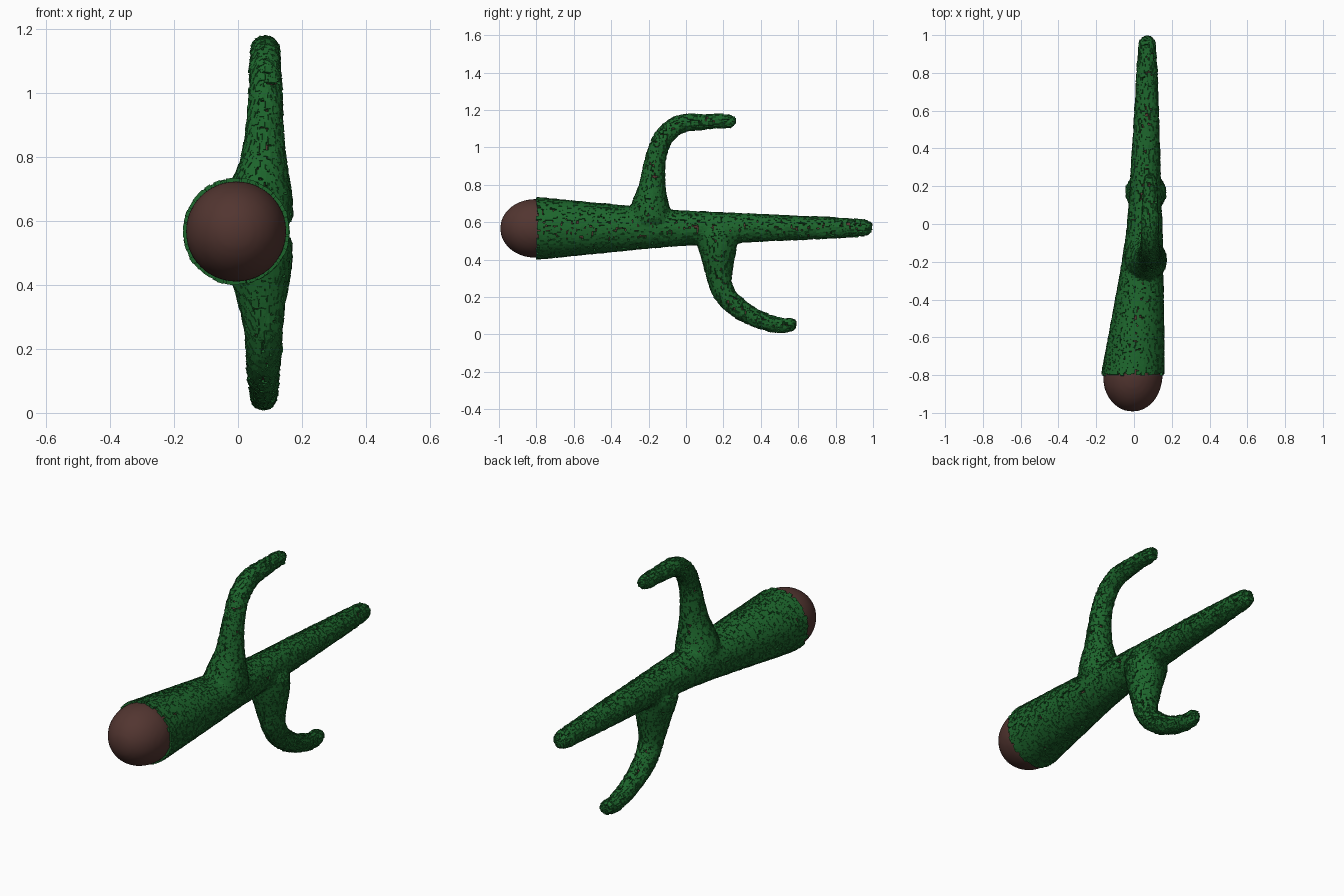
import bpy, bmesh, math, random
from mathutils import Vector

if "Cube" in bpy.data.objects:
    bpy.data.objects.remove(bpy.data.objects["Cube"])

random.seed(4)


def material(name, color):
    m = bpy.data.materials.new(name)
    m.diffuse_color = color
    m.use_nodes = True
    m.node_tree.nodes["Principled BSDF"].inputs["Base Color"].default_value = m.diffuse_color
    return m


bark = material("bark_brown", (0.085, 0.036, 0.03, 1))
green = material("moss_green", (0.012, 0.13, 0.025, 1))


def smooth_path(pts, steps=6):
    """Catmull-Rom through (x, y, z, radius) points."""
    p = [Vector(q) for q in pts]
    p = [2 * p[0] - p[1]] + p + [2 * p[-1] - p[-2]]
    out = []
    for i in range(1, len(p) - 2):
        a, b, c, d = p[i - 1:i + 3]
        for s in range(steps):
            t = s / steps
            out.append(0.5 * (2 * b + (c - a) * t + (2 * a - 5 * b + 4 * c - d) * t * t
                              + (3 * b - a - 3 * c + d) * t ** 3))
    return out + [p[-2]]


def tube(bm, path, sides=32):
    """Closed tube whose rings lie across the path (paths stay near the YZ plane)."""
    rings = []
    for i, q in enumerate(path):
        t = (path[min(i + 1, len(path) - 1)] - path[max(i - 1, 0)]).xyz.normalized()
        u = Vector((1, 0, 0))
        u = (u - t * u.dot(t)).normalized()
        v = t.cross(u)
        rings.append([bm.verts.new(q.xyz + q.w * (u * math.cos(a) + v * math.sin(a)))
                      for a in (2 * math.pi * k / sides for k in range(sides))])
    for r, s in zip(rings, rings[1:]):
        for k in range(sides):
            n = (k + 1) % sides
            bm.faces.new((r[k], r[n], s[n], s[k]))
    bm.faces.new(rings[0][::-1])
    bm.faces.new(rings[-1])


# Trunk with a domed front end, and two bent branches
dome = [Vector((-0.008, -0.81 - 0.184 * math.cos(a), 0.567, 0.157 * math.sin(a)))
        for a in (math.pi / 2 * k / 10 for k in range(1, 10))]
trunk = dome + smooth_path([
    (-0.006, -0.81, 0.567, 0.158), (0.03, -0.4, 0.568, 0.118), (0.045, -0.2, 0.568, 0.098),
    (0.057, 0.0, 0.568, 0.083), (0.062, 0.3, 0.57, 0.068), (0.068, 0.7, 0.57, 0.05),
    (0.07, 0.93, 0.57, 0.037), (0.07, 0.97, 0.57, 0.028), (0.07, 0.987, 0.57, 0.01)])
upper = smooth_path([
    (0.06, -0.19, 0.62, 0.105), (0.07, -0.19, 0.69, 0.09), (0.08, -0.18, 0.80, 0.06),
    (0.085, -0.16, 0.95, 0.044), (0.085, -0.115, 1.06, 0.041), (0.085, -0.03, 1.125, 0.038),
    (0.085, 0.1, 1.137, 0.031), (0.085, 0.23, 1.14, 0.026), (0.085, 0.258, 1.14, 0.012)])
lower = smooth_path([
    (0.06, 0.165, 0.53, 0.1), (0.07, 0.17, 0.45, 0.088), (0.075, 0.175, 0.35, 0.065),
    (0.08, 0.19, 0.25, 0.049), (0.08, 0.25, 0.165, 0.045), (0.08, 0.37, 0.088, 0.037),
    (0.08, 0.5, 0.048, 0.031), (0.08, 0.56, 0.055, 0.026), (0.08, 0.58, 0.06, 0.012)])

bm = bmesh.new()
for path in (trunk, upper, lower):
    tube(bm, path)
bmesh.ops.recalc_face_normals(bm, faces=bm.faces)
mesh = bpy.data.meshes.new("branch_body")
bm.to_mesh(mesh)
bm.free()
mesh.materials.append(bark)
body = bpy.data.objects.new("branch_body", mesh)
bpy.context.collection.objects.link(body)
rem = body.modifiers.new("fuse", 'REMESH')
rem.mode = 'VOXEL'
rem.voxel_size = 0.014
rem.use_smooth_shade = True
sm = body.modifiers.new("soften", 'SMOOTH')
sm.factor = 0.5
sm.iterations = 4

# Moss: small blocks scattered over everything behind the bare dome
skin = body.evaluated_get(bpy.context.evaluated_depsgraph_get()).to_mesh()
CORNERS = [(x, y, z) for x in (-.5, .5) for y in (-.5, .5) for z in (-.5, .5)]
SIDES = [(0, 1, 3, 2), (4, 6, 7, 5), (0, 4, 5, 1), (2, 3, 7, 6), (0, 2, 6, 4), (1, 5, 7, 3)]
verts, faces = [], []
for f in skin.polygons:
    c, n = f.center.copy(), f.normal.copy()
    if c.y < -0.797 or random.random() > 0.9:
        continue
    side = Vector((0, 1, 0)) if abs(n.y) < 0.8 else Vector((1, 0, 0))
    u = (side - n * side.dot(n)).normalized()
    v = n.cross(u)
    pos = c + u * random.uniform(-.008, .008) + v * random.uniform(-.008, .008)
    w, h = random.uniform(0.017, 0.022), random.uniform(0.018, 0.025)
    base = len(verts)
    verts += [pos + u * (x * w) + v * (y * w) + n * (z * h) for x, y, z in CORNERS]
    faces += [[base + i for i in s] for s in SIDES]
moss_mesh = bpy.data.meshes.new("moss")
moss_mesh.from_pydata(verts, [], faces)
bm = bmesh.new()
bm.from_mesh(moss_mesh)
bmesh.ops.recalc_face_normals(bm, faces=bm.faces)
bm.to_mesh(moss_mesh)
bm.free()
moss_mesh.materials.append(green)
moss = bpy.data.objects.new("moss", moss_mesh)
bpy.context.collection.objects.link(moss)
